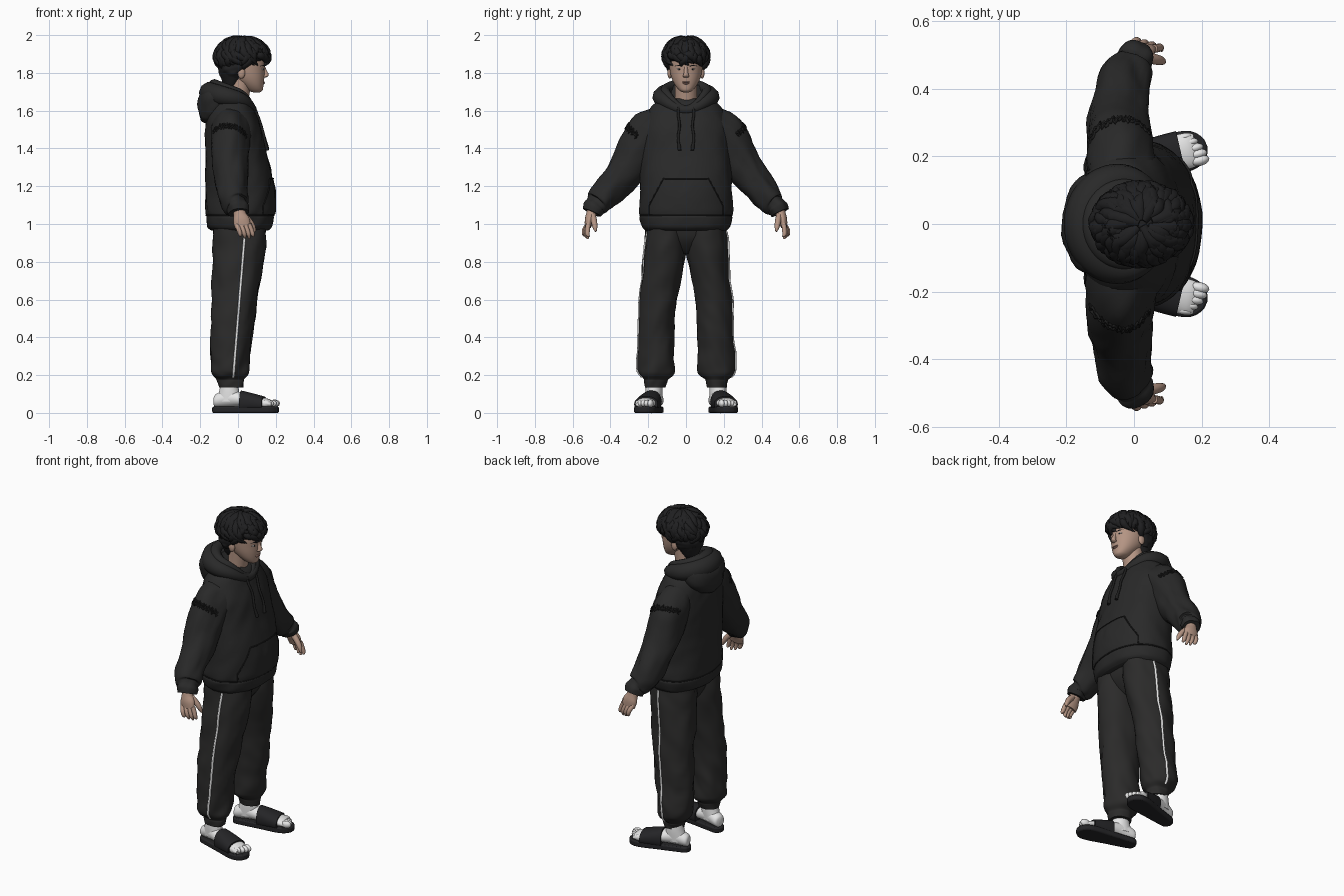
import bpy, bmesh, math, random
from math import sin, cos, pi
from mathutils import Vector, Matrix, noise
from mathutils.bvhtree import BVHTree

if "Cube" in bpy.data.objects:
    bpy.data.objects.remove(bpy.data.objects["Cube"])
random.seed(4)
SIDES = (("left", 1), ("right", -1))
X, Y, Z = Vector((1, 0, 0)), Vector((0, 1, 0)), Vector((0, 0, 1))


def material(name, r, g, b):
    m = bpy.data.materials.new(name)
    m.use_nodes = True
    m.diffuse_color = (r, g, b, 1)
    bsdf = m.node_tree.nodes["Principled BSDF"]
    bsdf.inputs["Base Color"].default_value = (r, g, b, 1)
    bsdf.inputs["Roughness"].default_value = 0.8
    return m


HOODIE = material("hoodie charcoal", .022, .022, .022)
SEAM = material("seam black", .013, .013, .013)
PANTS = material("pants charcoal", .024, .0235, .023)
HAIR = material("hair black", .014, .014, .015)
SKIN = material("skin", .46, .3, .23)
LIP = material("lip", .38, .21, .17)
WHITE = material("sock white", .8, .8, .8)
SANDAL = material("sandal black", .018, .018, .02)


def finish(name, bm, mat, angle=50):
    bmesh.ops.recalc_face_normals(bm, faces=bm.faces)
    me = bpy.data.meshes.new(name)
    bm.to_mesh(me)
    bm.free()
    ob = bpy.data.objects.new(name, me)
    bpy.context.collection.objects.link(ob)
    me.materials.append(mat)
    bpy.ops.object.select_all(action='DESELECT')
    ob.select_set(True)
    bpy.context.view_layer.objects.active = ob
    bpy.ops.object.shade_smooth_by_angle(angle=math.radians(angle))
    return ob


def smooth(rows, steps):
    """Catmull-Rom samples through rows of numbers."""
    out, n = [], len(rows)
    for i in range(n - 1):
        a, b, c, d = (rows[min(max(k, 0), n - 1)] for k in range(i - 1, i + 3))
        for j in range(steps):
            t = j / steps
            out.append([.5 * (2*q + (r-p)*t + (2*p-5*q+4*r-s)*t*t + (3*q-p-3*r+s)*t**3)
                        for p, q, r, s in zip(a, b, c, d)])
    return out + [list(rows[-1])]


def loft(name, rows, mat, axis=None, side=1, n=32, steps=6, power=2, folds=0, freq=9):
    """Skin through rings (x, y, z, radius u, radius v); folds adds cloth creases."""
    rows = smooth(rows, steps)
    cs = [Vector((r[0], r[1] * side, r[2])) for r in rows]
    bm, rings = bmesh.new(), []
    for i, r in enumerate(rows):
        t = axis or (cs[min(i+1, len(cs)-1)] - cs[max(i-1, 0)]).normalized()
        ref = Y if abs(t.x) > .8 else X
        u = (ref - t * ref.dot(t)).normalized()
        v = t.cross(u)
        ring = []
        for k in range(n):
            a = 2 * pi * k / n
            c, s = cos(a), sin(a)
            d = u * math.copysign(abs(c)**(2/power), c) * max(r[3], .001) \
                + v * math.copysign(abs(s)**(2/power), s) * max(r[4], .001)
            p = cs[i] + d
            if folds:
                q = Vector((p.x * freq, p.y * freq, p.z * freq + abs(p.y) * 8 - p.x * 6))
                p += d.normalized() * folds * (noise.noise(q) + .5 * noise.noise(q * 2.3))
            ring.append(bm.verts.new(p))
        rings.append(ring)
    for a, b in zip(rings, rings[1:]):
        for k in range(n):
            bm.faces.new((a[k], a[(k+1) % n], b[(k+1) % n], b[k]))
    bm.faces.new(rings[0])
    bm.faces.new(rings[-1])
    return finish(name, bm, mat)


def blob(name, loc, size, mat, seg=20):
    bm = bmesh.new()
    bmesh.ops.create_uvsphere(bm, u_segments=seg, v_segments=seg // 2, radius=1)
    bm.transform(Matrix.LocRotScale(Vector(loc), None, Vector(size)))
    return finish(name, bm, mat, 80)


def cord(name, pts, radius, mat, cyclic=False, radii=None):
    cu = bpy.data.curves.new(name, 'CURVE')
    cu.dimensions, cu.bevel_depth, cu.bevel_resolution = '3D', radius, 3
    sp = cu.splines.new('POLY')
    sp.points.add(len(pts) - 1)
    for i, p in enumerate(pts):
        sp.points[i].co = (*p, 1)
        sp.points[i].radius = radii[i] if radii else 1
    sp.use_cyclic_u, cu.use_fill_caps = cyclic, True
    ob = bpy.data.objects.new(name, cu)
    bpy.context.collection.objects.link(ob)
    bpy.ops.object.select_all(action='DESELECT')
    ob.select_set(True)
    bpy.context.view_layer.objects.active = ob
    bpy.ops.object.convert(target='MESH')
    ob = bpy.context.object
    ob.data.materials.append(mat)
    bpy.ops.object.shade_smooth_by_angle(angle=math.radians(60))


def caster(ob):
    me = ob.data
    tree = BVHTree.FromPolygons([v.co.copy() for v in me.vertices], [list(p.vertices) for p in me.polygons])

    def cast(origin, direction, lift=.004):
        hit = tree.ray_cast(Vector(origin), Vector(direction))[0]
        return None if hit is None else hit - Vector(direction).normalized() * lift
    return cast


# Hoodie body with a gathered hem
torso = loft("hoodie_body", [
    (.01, 0, .965, .15, .215), (.01, 0, .985, .172, .233), (.01, 0, 1.03, .178, .243),
    (.01, 0, 1.045, .177, .241), (.01, 0, 1.07, .184, .248), (.01, 0, 1.2, .182, .243),
    (-.01, 0, 1.37, .163, .238), (-.022, 0, 1.5, .148, .23), (-.032, 0, 1.585, .128, .205),
    (-.03, 0, 1.64, .105, .165), (-.02, 0, 1.665, .07, .1)], HOODIE, Z, n=56, power=2.2, folds=.007)
on_torso = caster(torso)

# Kangaroo pocket and its stitched edge
bm = bmesh.new()
grid = []
for i in range(13):
    z = 1.05 + .19 * i / 12
    half = .195 if z < 1.1 else .195 - .075 * (z - 1.1) / .14
    grid.append([bm.verts.new(on_torso((1, half * (j / 10 - 1), z), -X, .004)) for j in range(21)])
for a, b in zip(grid, grid[1:]):
    for j in range(20):
        bm.faces.new((a[j], a[j+1], b[j+1], b[j]))
rim = [r[0].co.copy() for r in grid] + [v.co.copy() for v in grid[-1]] + [r[-1].co.copy() for r in grid[::-1]]
finish("pocket", bm, HOODIE)
cord("pocket_seam", rim, .0035, SEAM)
ring = [on_torso((cos(a), sin(a), 1.045), (-cos(a), -sin(a), 0), .001) for a in [2*pi*k/64 for k in range(64)]]
cord("hem_seam", [p for p in ring if p], .003, SEAM, True)

# Hood lying on the shoulders, dipping to a point in front
turn = [2 * pi * k / 48 for k in range(48)]
dip = [max(0, cos(a)) ** 3 for a in turn]
cord("hood_roll", [(-.035 + .11*cos(a), .13*sin(a), 1.67 - .022*cos(a) - .045*d) for a, d in zip(turn, dip)],
     .05, HOODIE, True, [.95 - .3 * cos(a) - .15 * d for a, d in zip(turn, dip)])
cord("hood_rim", [(-.025 + .1*cos(a), .11*sin(a), 1.705 - .028*cos(a) - .065*d) for a, d in zip(turn, dip)],
     .022, HOODIE, True, [1.15 - .4 * cos(a) for a in turn])
loft("hood_bag", [(-.12, 0, 1.53, .03, .03), (-.125, 0, 1.55, .075, .085), (-.125, 0, 1.61, .088, .14),
                  (-.115, 0, 1.68, .085, .15), (-.105, 0, 1.735, .05, .115)], HOODIE, Z, folds=.012)

for side, s in SIDES:
    # Sleeve, cuff, ragged shoulder seam, drawstring
    sleeve = loft(side + "_sleeve", [
        (-.035, .1, 1.56, .09, .08), (-.04, .2, 1.475, .1, .112), (-.042, .295, 1.325, .094, .1),
        (-.036, .39, 1.195, .083, .086), (-.017, .455, 1.115, .07, .072), (-.004, .477, 1.095, .05, .052),
        (0, .485, 1.085, .054, .056), (.004, .497, 1.06, .05, .05)], HOODIE, side=s, folds=.014)
    on_sleeve = caster(sleeve)
    for row in range(2):
        seam = []
        for k in range(46):
            w = .007 * sin(k * 1.9) + random.uniform(-.006, .006) + row * .012 + .03 * k / 45 - .02
            seam.append(on_sleeve((-.13 + .175*k/45, s * (.69 + w*.6), 1.79 - w*.8), (0, -.82*s, -.58), .001))
        cord(side + "_shoulder_ruffle", [p for p in seam if p], .005, SEAM)
    string = [on_torso((1, s * (.038 + .004*sin(k)), 1.62 - .23 * k / 11), -X, .006) for k in range(12)]
    cord(side + "_drawstring", string, .007, SEAM, radii=[1] * 10 + [1.35] * 2)

    # Trouser leg with gathered ankle and side piping
    leg = loft(side + "_trouser_leg", [
        (.008, .108, 1.0, .138, .105), (.004, .112, .85, .138, .112), (-.018, .146, .6, .12, .099),
        (-.035, .158, .4, .108, .096), (-.045, .161, .25, .098, .1), (-.045, .161, .205, .092, .092),
        (-.042, .162, .178, .07, .064), (-.04, .163, .165, .066, .06), (-.038, .164, .135, .06, .052)],
        PANTS, Z, s, n=40, steps=7, folds=.012, freq=8)
    on_leg = caster(leg)
    pipe = [on_leg((-.025 + .062*k/50, s, .19 + .77*k/50), -Y * s, 0) for k in range(51)]
    cord(side + "_side_piping", [p for p in pipe if p], .0065, WHITE)

    # Sock, toes and slide sandal, made pointing forward and then turned out
    foot = [loft(side + "_sock_ankle", [(-.01, 0, .18, .045, .04), (-.012, 0, .12, .052, .044),
                                       (-.015, 0, .06, .07, .042)], WHITE, Z),
            loft(side + "_sock_foot", [(-.095, 0, .06, .012, .02), (-.082, 0, .065, .036, .035), (-.02, 0, .078, .042, .046),
                                      (.05, 0, .072, .047, .038), (.13, 0, .058, .052, .032),
                                      (.2, 0, .05, .053, .024), (.225, 0, .045, .045, .015)], WHITE, X)]
    for k in range(5):
        foot.append(blob(side + "_sock_toe", (.226 - .0022 * k * k, s * (-.036 + .0195*k), .05),
                         (.03, .0165 - .0012*k, .021 - .001*k), WHITE, seg=12))
    bm = bmesh.new()
    outline = smooth([(-.104, 0), (-.098, .02), (-.08, .036), (-.02, .043), (.08, .052), (.17, .061), (.22, .054),
                      (.25, .028), (.258, 0)], 5)
    outline += [(x, -y) for x, y in outline[-2:0:-1]]
    face = bm.faces.new([bm.verts.new((x, y, 0)) for x, y in outline])
    top = bmesh.ops.extrude_face_region(bm, geom=[face])['geom']
    bmesh.ops.translate(bm, vec=(0, 0, .033), verts=[v for v in top if isinstance(v, bmesh.types.BMVert)])
    sole = finish(side + "_sandal_sole", bm, SANDAL)
    bev = sole.modifiers.new("soft edge", 'BEVEL')
    bev.width, bev.segments = .007, 2
    strap = loft(side + "_sandal_strap", [(.055, 0, .058, .056, .06), (.115, 0, .054, .062, .05),
                                         (.178, 0, .046, .064, .041)], SANDAL, X, power=2.3)
    for ob in foot + [sole, strap]:
        ob.location = (-.035, s * .172, 0)
        ob.rotation_euler.z = s * math.radians(13)

    # Hand with four fingers and a thumb
    loft(side + "_palm", [(.004, .493, 1.085, .03, .027), (.01, .502, 1.05, .034, .027), (.018, .512, 1.02, .044, .024),
                          (.025, .519, .985, .042, .017)], SKIN, side=s, n=20)
    for k in range(4):
        x, tip, out = -.008 + .022 * k, (.938, .925, .922, .934)[k], .006 - .006 * k
        loft(side + "_finger", [(x, .518, 1.0, .013, .013), (x + .012, .532 + out, .97, .0125, .0125),
                                (x + .02, .533 + out, .945, .011, .011), (x + .024, .524 + out, tip, .005, .005)],
             SKIN, side=s, n=10)
    loft(side + "_thumb", [(.025, .495, 1.05, .017, .017), (.06, .487, 1.015, .016, .016),
                           (.08, .482, .985, .013, .013), (.09, .478, .96, .005, .005)], SKIN, side=s, n=12)

    # Eye, brow and ear
    blob(side + "_eye", (.126, s * .035, 1.82), (.012, .014, .0045), WHITE, seg=12)
    blob(side + "_iris", (.135, s * .035, 1.82), (.004, .005, .0045), HAIR, seg=10)
    cord(side + "_brow", [(.139, s*.018, 1.836), (.134, s*.036, 1.84), (.118, s*.056, 1.837)], .0032, HAIR)
    blob(side + "_ear", (.018, s * .086, 1.8), (.02, .012, .03), SKIN)

# Trouser seat tucked between the legs
loft("trouser_seat", [(.004, 0, .84, .05, .03), (.005, 0, .87, .08, .13), (.008, 0, .93, .115, .2),
                      (.01, 0, 1.01, .13, .21)], PANTS, Z, n=40, folds=.006)

# Head, neck and face
loft("neck", [(-.015, 0, 1.58, .06, .065), (0, 0, 1.66, .056, .058), (.015, 0, 1.77, .06, .06)], SKIN, Z)
loft("head", [(.098, 0, 1.697, .018, .016), (.09, 0, 1.708, .04, .036), (.075, 0, 1.735, .06, .058),
              (.056, 0, 1.77, .083, .075), (.043, 0, 1.81, .098, .085), (.036, 0, 1.86, .107, .09),
              (.03, 0, 1.91, .1, .086), (.03, 0, 1.955, .06, .055), (.03, 0, 1.97, .01, .01)], SKIN, Z, n=40, power=2.1)
loft("nose", [(.136, 0, 1.838, .006, .009), (.141, 0, 1.815, .01, .01), (.147, 0, 1.794, .015, .013),
              (.146, 0, 1.782, .013, .017), (.138, 0, 1.775, .008, .01)], SKIN, Z, n=16)
blob("upper_lip", (.134, 0, 1.751), (.009, .022, .004), LIP)
blob("lower_lip", (.133, 0, 1.744), (.009, .018, .005), LIP)

# Hair: cap, nape and tousled overlapping locks
loft("hair_cap", [(-.025, 0, 1.775, .065, .075), (-.02, 0, 1.81, .085, .097), (.0, 0, 1.85, .105, .108),
                  (.02, 0, 1.88, .126, .113), (.022, 0, 1.93, .12, .106), (.022, 0, 1.97, .083, .075),
                  (.022, 0, 1.983, .02, .02)], HAIR, Z, n=48, folds=.01, freq=22)
loft("hair_nape", [(-.035, 0, 1.72, .03, .04), (-.035, 0, 1.75, .05, .06), (-.025, 0, 1.8, .075, .085)], HAIR, Z, folds=.005)
for k in range(150):
    phi = k * 2.39996
    front = cos(phi)
    low = (1.85 if front > .5 else 1.8 if front > -.3 else 1.78) + random.uniform(-.03, .03)
    begin = random.uniform(.05, 1.4)
    end = min(math.acos(max(-.95, (low - 1.885) / .11)), begin + random.uniform(.8, 1.4))
    sway, curl, lift = random.uniform(-.3, .9), random.uniform(-.15, .15), random.uniform(-.05, .05)
    lock = []
    for j in range(6):
        t = j / 5
        th, p = begin + (end - begin) * t, phi + sway * t * t + curl * sin(2 * pi * t)
        reach = max(sin(th), .72 if th > 1.6 else 0) * (.93 + .05 * sin(pi * t) + lift * t)
        thick = .025 * (1 - .9 * t ** 2) * (.5 + .5 * sin(pi * t)) + .001
        lock.append((.022 + .137 * reach * cos(p), .112 * reach * sin(p), 1.885 + .097 * cos(th), thick, thick))
    loft("hair_lock", lock, HAIR, n=8, steps=3)
